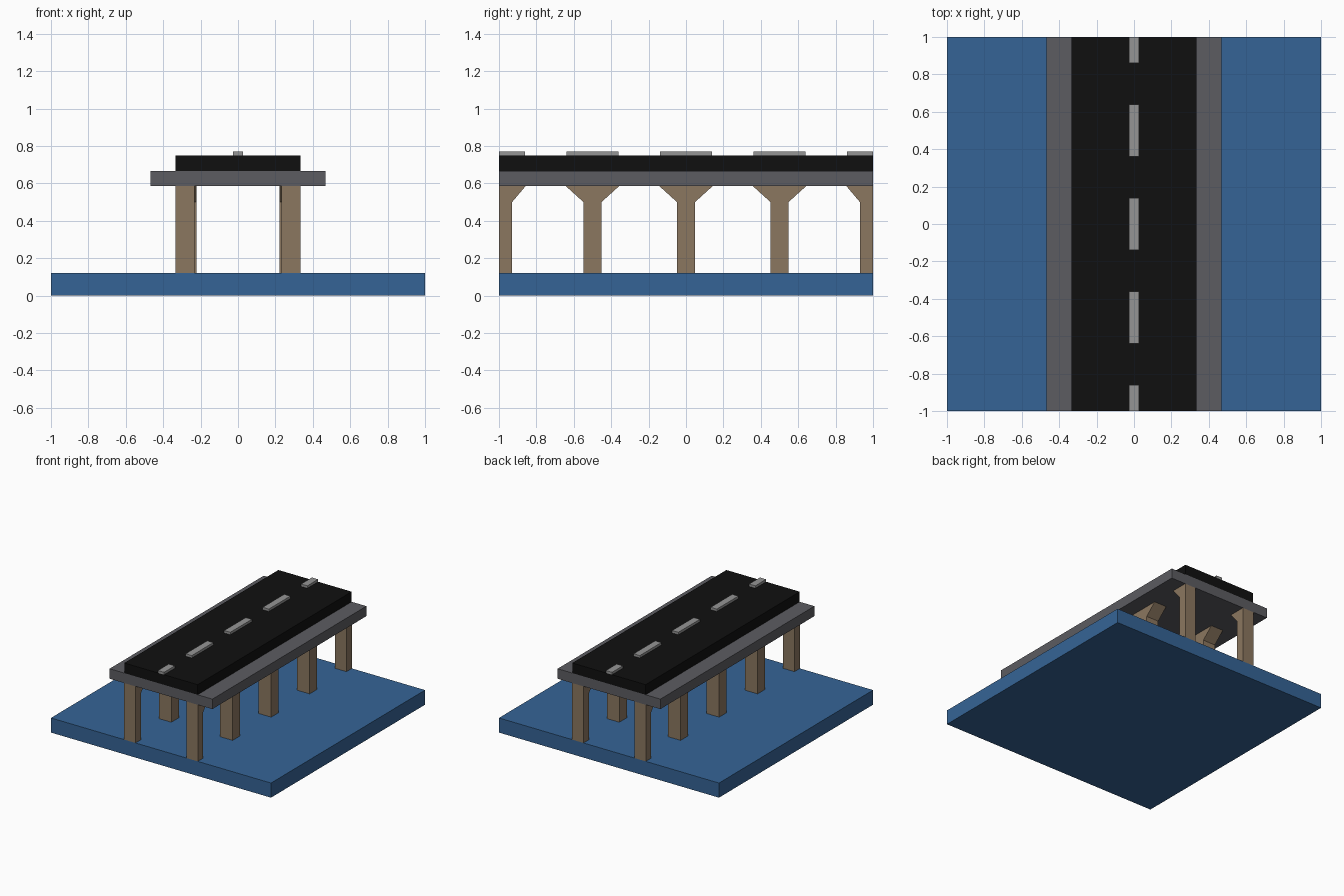
import bpy

if "Cube" in bpy.data.objects:
    bpy.data.objects.remove(bpy.data.objects["Cube"])


def material(name, rgb):
    m = bpy.data.materials.new(name)
    m.diffuse_color = (*rgb, 1)
    m.use_nodes = True
    m.node_tree.nodes["Principled BSDF"].inputs["Base Color"].default_value = m.diffuse_color
    return m


def prism(name, profile, x0, x1, mat):
    """Extrude a (y, z) profile, counter-clockwise seen from +x, from x0 to x1."""
    n = len(profile)
    verts = [(x, y, z) for x in (x0, x1) for y, z in profile]
    faces = [tuple(reversed(range(n))), tuple(range(n, 2 * n))]
    faces += [(i, (i + 1) % n, (i + 1) % n + n, i + n) for i in range(n)]
    mesh = bpy.data.meshes.new(name)
    mesh.from_pydata(verts, [], faces)
    mesh.materials.append(mat)
    obj = bpy.data.objects.new(name, mesh)
    bpy.context.collection.objects.link(obj)
    return obj


def box(name, half_x, y0, y1, z0, z1, mat):
    return prism(name, [(y0, z0), (y1, z0), (y1, z1), (y0, z1)], -half_x, half_x, mat)


blue = material("water_blue", (0.036, 0.127, 0.305))
grey = material("concrete_grey", (0.107, 0.107, 0.12))
black = material("asphalt_black", (0.005, 0.005, 0.005))
paint = material("line_grey", (0.3, 0.3, 0.3))
tan = material("pier_tan", (0.258, 0.184, 0.117))

# Stacked slabs: water, deck, road
box("water", 1.0, -1, 1, 0, 0.12, blue)
box("deck", 0.467, -1, 1, 0.585, 0.667, grey)
box("road", 0.333, -1, 1, 0.667, 0.75, black)

# Centre line dashes, cut off at both ends of the tile
for i in range(-2, 3):
    y = i * 0.5
    box(f"lane_dash_{i + 3}", 0.028, max(y - 0.14, -1), min(y + 0.14, 1), 0.75, 0.77, paint)

# Piers with flared heads; the end piers are cut in half by the tile edge
BASE, NECK, TOP = 0.12, 0.50, 0.585
for side, label in ((-1, "left"), (1, "right")):
    for i in range(-2, 3):
        y = i * 0.5
        end = abs(i) == 2
        w = 0.07 if end else 0.048
        inner = 0.232 if end else 0.222
        lo = [(y - 0.142, TOP), (y - w, NECK), (y - w, BASE)]
        hi = [(y + w, BASE), (y + w, NECK), (y + 0.142, TOP)]
        if i == -2:
            lo = [(-1, TOP), (-1, BASE)]
        if i == 2:
            hi = [(1, BASE), (1, TOP)]
        x0, x1 = sorted((side * inner, side * 0.335))
        prism(f"{label}_pier_{i + 3}", lo + hi, x0, x1, tan)
